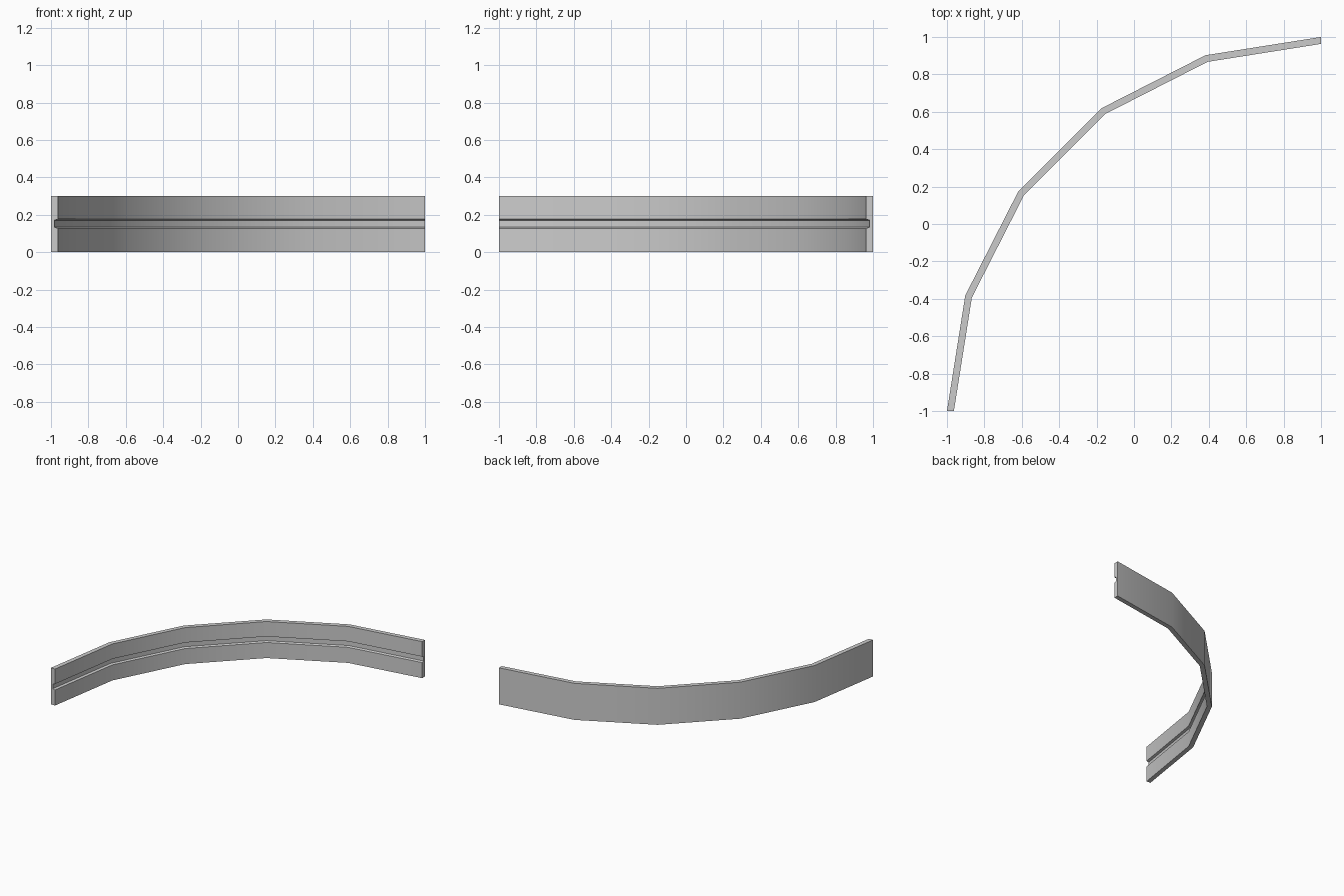
import bpy, bmesh
from math import radians, cos, sin

if "Cube" in bpy.data.objects:
    bpy.data.objects.remove(bpy.data.objects["Cube"])

# Cross-section of the rail: (radius, height), with a groove on the inner side
OUTER, INNER, GROOVE = 2.0, 1.963, 1.982
profile = [(OUTER, 0), (OUTER, 0.3), (INNER, 0.3), (INNER, 0.177),
           (GROOVE, 0.171), (GROOVE, 0.134), (INNER, 0.128), (INNER, 0)]
SEGMENTS = 5
CENTRE = (1, -1)

# Sweep the section through a quarter circle
bm = bmesh.new()
rings = []
for i in range(SEGMENTS + 1):
    a = radians(90 + 90 * i / SEGMENTS)
    rings.append([bm.verts.new((CENTRE[0] + r * cos(a), CENTRE[1] + r * sin(a), z))
                  for r, z in profile])
n = len(profile)
for a, b in zip(rings, rings[1:]):
    for j in range(n):
        k = (j + 1) % n
        bm.faces.new((a[j], a[k], b[k], b[j]))

# End caps
bm.faces.new(rings[0])
bm.faces.new(rings[-1])
bmesh.ops.recalc_face_normals(bm, faces=bm.faces)

mesh = bpy.data.meshes.new("curved_rail")
bm.to_mesh(mesh)
bm.free()
rail = bpy.data.objects.new("curved_rail", mesh)
bpy.context.collection.objects.link(rail)

# Smooth along the bend, sharp at the corners
bpy.context.view_layer.objects.active = rail
rail.select_set(True)
bpy.ops.object.shade_smooth_by_angle(angle=radians(30))
